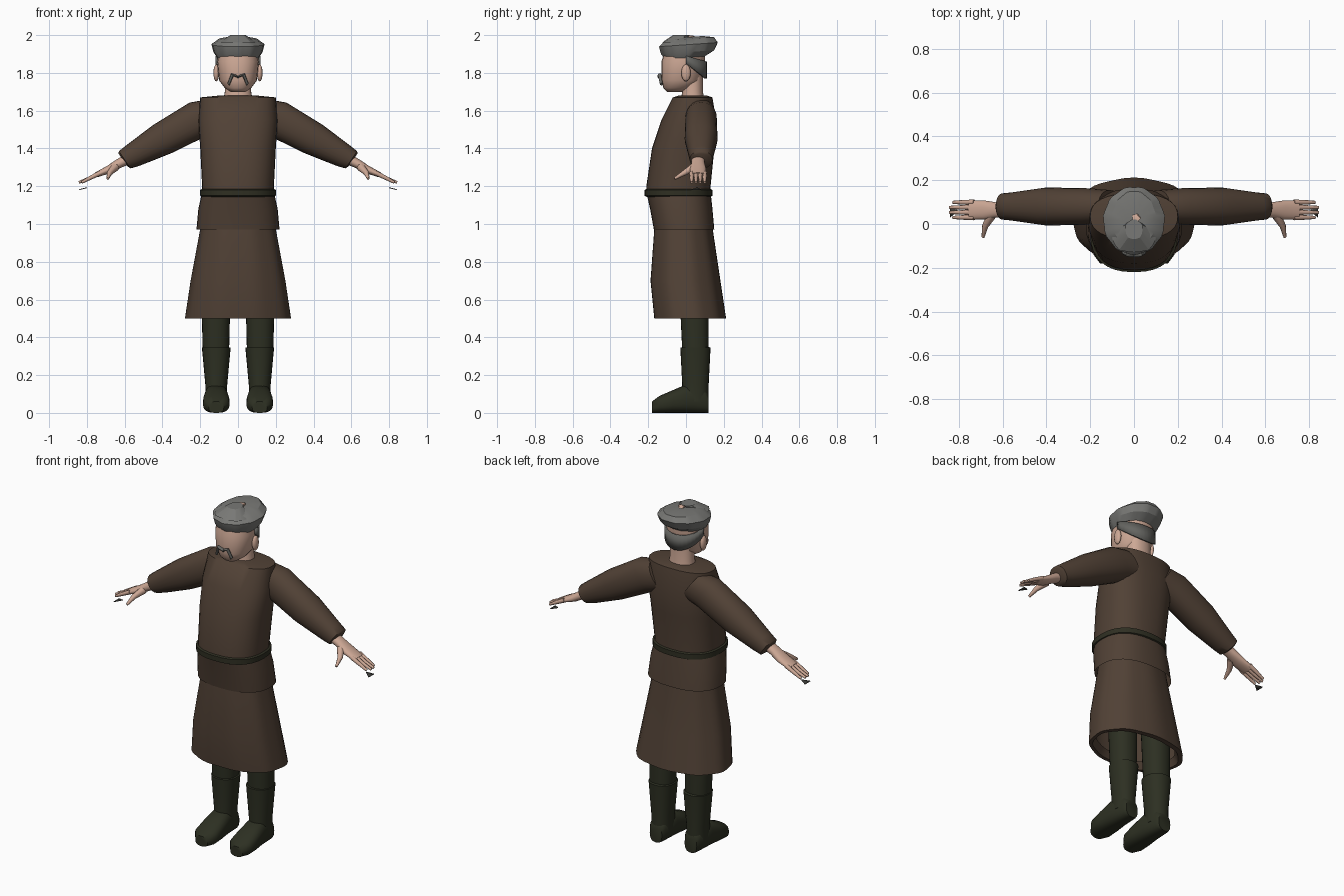
import bpy, bmesh, math
from mathutils import Vector

cube = bpy.data.objects.get("Cube")
if cube:
    bpy.data.objects.remove(cube)


def material(name, red, green, blue):
    mat = bpy.data.materials.new(name)
    mat.use_nodes = True
    mat.diffuse_color = (red, green, blue, 1)
    shader = mat.node_tree.nodes["Principled BSDF"]
    shader.inputs["Base Color"].default_value = mat.diffuse_color
    shader.inputs["Roughness"].default_value = .9
    return mat


wool = material("brown wool", .082, .053, .036)
leather = material("dark green leather", .026, .029, .016)
strap = material("belt green", .028, .028, .016)
skin = material("skin", .61, .39, .3)
fur = material("grey fur", .19, .19, .18)
grey_hair = material("grey hair", .13, .13, .12)
dark = material("dark scrap", .045, .045, .04)

across, depth, up = Vector((1, 0, 0)), Vector((0, 1, 0)), Vector((0, 0, 1))


def finish(bm, name, mat, angle=50, thickness=None):
    """Turn a bmesh into a shaded object, thickened if it is a sheet."""
    bmesh.ops.recalc_face_normals(bm, faces=bm.faces)
    mesh = bpy.data.meshes.new(name)
    bm.to_mesh(mesh)
    bm.free()
    mesh.materials.append(mat)
    part = bpy.data.objects.new(name, mesh)
    bpy.context.collection.objects.link(part)
    bpy.ops.object.select_all(action="DESELECT")
    part.select_set(True)
    bpy.context.view_layer.objects.active = part
    bpy.ops.object.shade_smooth_by_angle(angle=math.radians(angle))
    if thickness:
        part.modifiers.new("thickness", "SOLIDIFY").thickness = thickness


def bridge(bm, rows, closed):
    """Join neighbouring rows of vertices with quads."""
    for low, high in zip(rows, rows[1:]):
        count = len(low)
        for i in range(count if closed else count - 1):
            j = (i + 1) % count
            bm.faces.new((low[i], low[j], high[j], high[i]))


def loft(name, sections, u, v, mat, sides=24, power=2.2, start=True, end=True,
         ripple=0, folds=0, angle=50):
    """Skin rounded sections given as centre, radius along u, radius along v."""
    bm = bmesh.new()
    rings = []
    for centre, radius_u, radius_v in sections:
        ring = []
        for i in range(sides):
            turn = math.tau * i / sides
            swell = 1 + ripple * math.sin(folds * turn)
            a, b = (math.copysign(abs(c) ** (2 / power), c) * swell
                    for c in (math.cos(turn), math.sin(turn)))
            ring.append(bm.verts.new(Vector(centre) + u * a * radius_u + v * b * radius_v))
        rings.append(ring)
    bridge(bm, rings, closed=True)
    if start:
        bm.faces.new(rings[0])
    if end:
        bm.faces.new(rings[-1])
    finish(bm, name, mat, angle)


def upright(name, rows, mat, x=0, tilt=0, **options):
    """Stack level rings given as height, front, back and half width."""
    sections = [((x, (front + back) / 2, z), half, (back - front) / 2)
                for z, front, back, half in rows]
    loft(name, sections, across, depth + up * tilt, mat, **options)


def tube(name, points, thick, thin, mat):
    """Tapered round limb along a path of points."""
    points = [Vector(p) for p in points]
    along = (points[-1] - points[0]).normalized()
    u = along.cross(up).normalized()
    last = len(points) - 1
    sections = []
    for i, p in enumerate(points):
        radius = thick + (thin - thick) * i / last
        sections.append((p, radius, radius))
    loft(name, sections, u, u.cross(along), mat, sides=8, power=2)


def ellipsoid(name, centre, size, mat):
    bm = bmesh.new()
    bmesh.ops.create_uvsphere(bm, u_segments=12, v_segments=8, radius=1)
    bmesh.ops.scale(bm, vec=size, verts=bm.verts)
    bmesh.ops.translate(bm, vec=centre, verts=bm.verts)
    finish(bm, name, mat)


# Coat: upper body, loose tail, long skirt with a tucked hem
upright("coat_body", [(1.15, -.21, .13, .19), (1.2, -.21, .13, .19), (1.4, -.18, .15, .2),
                      (1.55, -.13, .16, .21), (1.67, -.07, .14, .2), (1.68, -.04, .11, .1)],
        wool, sides=32, power=2.4)
upright("coat_tail", [(1.17, -.21, .13, .19), (1.08, -.19, .14, .21), (.97, -.17, .15, .22)],
        wool, sides=32, power=2.4, start=False, end=False)
upright("coat_skirt", [(1.1, -.16, .13, .18), (.97, -.17, .14, .2), (.7, -.19, .18, .25),
                       (.5, -.17, .21, .28), (.5, -.15, .18, .26), (.54, -.13, .16, .24)],
        wool, sides=48, end=False, ripple=.012, folds=9)
upright("belt", [(1.14, -.2, .12, .18), (1.15, -.22, .14, .2), (1.18, -.22, .14, .2),
                 (1.19, -.2, .12, .18)], strap, sides=32, power=2.4, start=False, end=False)

# Head, neck and fur hat
upright("neck", [(1.64, -.03, .1, .08), (1.7, -.02, .09, .07), (1.8, -.02, .09, .07)], skin)
upright("head", [(1.7, -.1, -.02, .04), (1.72, -.12, .04, .07), (1.76, -.13, .08, .1),
                 (1.86, -.13, .1, .11), (1.92, -.11, .1, .1)], skin)
upright("hat", [(1.88, -.11, .1, .11), (1.91, -.13, .15, .13), (1.95, -.14, .17, .14),
                (1.98, -.11, .15, .1), (1.99, -.06, .09, .05)],
        fur, tilt=.07, sides=40, power=2, ripple=.018, folds=11, angle=25)
upright("hat_front_fold", [(1.96, -.13, 0, .1), (2, -.07, .02, .04)],
        fur, sides=14, ripple=.04, folds=5, angle=20)
upright("crown_patch", [(1.99, .01, .05, .02), (1.998, .01, .04, .02)], skin, x=.01, sides=5)

# Hair wrapped round the back of the head, hanging lower at the nape
bm = bmesh.new()
columns = []
steps = 16
for i in range(steps + 1):
    turn = math.pi * i / steps
    nape = math.sin(turn)
    columns.append([bm.verts.new((.12 * math.cos(turn), .11 * nape, z))
                    for z in (1.89 - .03 * nape, 1.85 - .08 * nape)])
bridge(bm, columns, closed=False)
finish(bm, "back_hair", grey_hair, thickness=.012)

# Paired parts
for side, s in (("left", 1), ("right", -1)):

    def mirrored(x, y, z):
        return (s * x, y, z)

    # Half of the drooping moustache
    tube(f"{side}_moustache", [mirrored(0, -.14, 1.78), mirrored(.03, -.14, 1.79),
                               mirrored(.05, -.13, 1.74)], .011, .008, grey_hair)
    ellipsoid(f"{side}_ear", mirrored(.115, 0, 1.8), (.015, .025, .045), skin)

    # Sleeve with a rounded cuff, then the palm
    lean = Vector(mirrored(.56, 0, .83))
    sleeve = [(.11, 1.58, .075, .095), (.2, 1.56, .083, .1), (.4, 1.45, .087, .089),
              (.56, 1.36, .064, .064), (.6, 1.34, .06, .055), (.61, 1.34, .04, .04)]
    loft(f"{side}_sleeve", [(mirrored(x, .08, z), wide, thick) for x, z, wide, thick in sleeve],
         depth, lean, wool)
    palm = [(.57, 1.35, .035, .03), (.63, 1.32, .035, .025), (.68, 1.29, .043, .022),
            (.75, 1.26, .043, .014)]
    loft(f"{side}_palm", [(mirrored(x, .064, z), wide, thick) for x, z, wide, thick in palm],
         depth, lean, skin)

    # Fingers, longest in the middle, and thumb
    for finger in range(4):
        y = .03 + .023 * finger
        reach = .85 - .015 * abs(finger - 1.5)
        tube(f"{side}_finger_{finger + 1}", [mirrored(.73, y, 1.27), mirrored(.79, y, 1.24),
                                            mirrored(reach, y, 1.22)], .013, .007, skin)
    tube(f"{side}_thumb", [mirrored(.65, .04, 1.3), mirrored(.68, -.01, 1.27),
                           mirrored(.69, -.06, 1.24)], .022, .007, skin)

    # Small loose scrap below the fingertips
    bm = bmesh.new()
    corners = mirrored(.8, .06, 1.19), mirrored(.84, .03, 1.18), mirrored(.84, .08, 1.18)
    bm.faces.new([bm.verts.new(corner) for corner in corners])
    finish(bm, f"{side}_scrap", dark, thickness=.004)

    # Trouser leg, boot shaft with a rim, and foot resting on the ground
    upright(f"{side}_trouser", [(.33, -.02, .12, .07), (.75, -.04, .12, .08)],
            leather, x=s * .117)
    upright(f"{side}_boot_shaft", [(.06, -.02, .12, .058), (.15, -.02, .12, .058),
                                   (.345, -.03, .13, .076), (.35, -.01, .12, .06)],
            leather, x=s * .115)
    foot = [(.12, .04, .1), (.1, .052, .13), (0, .062, .15), (-.07, .07, .12),
            (-.14, .07, .09), (-.18, .04, .06)]
    loft(f"{side}_boot_foot", [(mirrored(.115, y, height / 2), half, height / 2)
                               for y, half, height in foot], across, up, leather, power=2.6)
